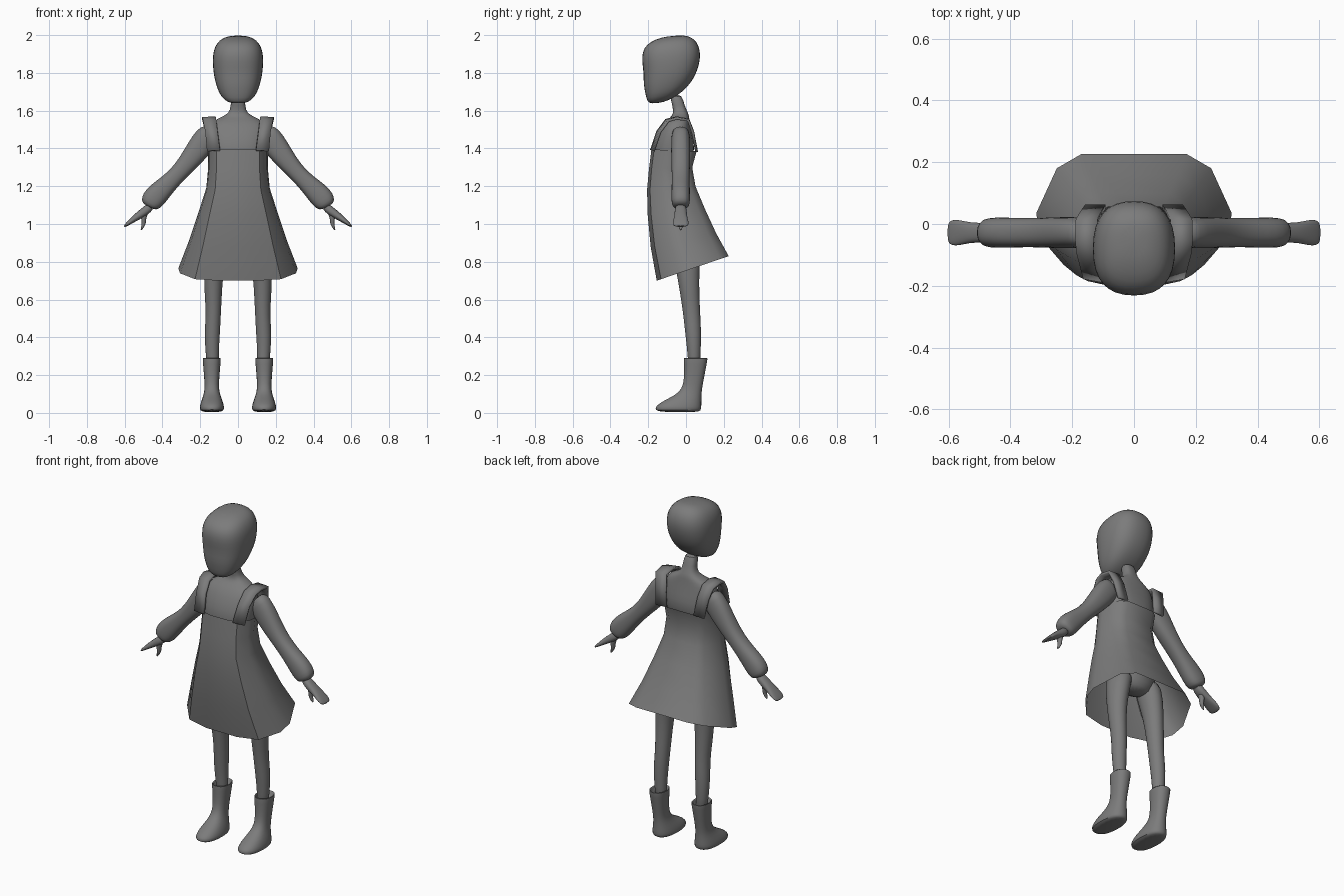
import bpy, bmesh, math
from mathutils import Vector

grey = bpy.data.materials.new("plain grey")
grey.diffuse_color = (0.2, 0.2, 0.2, 1)


def finish(name, rings, caps=(True, True), closed=True, subsurf=1, angle=60, thick=0):
    """Skin a list of equally long point rings into one object."""
    bm = bmesh.new()
    vs = [[bm.verts.new(p) for p in r] for r in rings]
    n = len(rings[0])
    for a, b in zip(vs, vs[1:]):
        for i in range(n if closed else n - 1):
            j = (i + 1) % n
            bm.faces.new((a[i], a[j], b[j], b[i]))
    if caps[0]:
        bm.faces.new(vs[0][::-1])
    if caps[1]:
        bm.faces.new(vs[-1])
    bmesh.ops.recalc_face_normals(bm, faces=bm.faces)
    me = bpy.data.meshes.new(name)
    bm.to_mesh(me)
    bm.free()
    me.materials.append(grey)
    ob = bpy.data.objects.new(name, me)
    bpy.context.collection.objects.link(ob)
    bpy.context.view_layer.objects.active = ob
    for o in bpy.context.selected_objects:
        o.select_set(False)
    ob.select_set(True)
    bpy.ops.object.shade_smooth_by_angle(angle=math.radians(angle))
    if thick:
        m = ob.modifiers.new("thickness", "SOLIDIFY")
        m.thickness = thick
        m.offset = 0
    if subsurf:
        m = ob.modifiers.new("smooth", "SUBSURF")
        m.levels = m.render_levels = subsurf
    return ob


def oval(c, u, v, power=2.0, n=16):
    """Rounded ring around c with half axes u and v; a higher power is boxier."""
    pts = []
    for i in range(n):
        t = math.tau * (i + 0.5) / n
        a, b = math.cos(t), math.sin(t)
        a = math.copysign(abs(a) ** (2 / power), a)
        b = math.copysign(abs(b) ** (2 / power), b)
        pts.append(Vector(c) + Vector(u) * a + Vector(v) * b)
    return pts


def level(cx, w, y0, y1, zf, zb=None, power=2.0):
    """Ring across x and y, with front height zf and back height zb."""
    zb = zf if zb is None else zb
    return oval((cx, (y0 + y1) / 2, (zf + zb) / 2), (w, 0, 0),
                (0, (y1 - y0) / 2, (zb - zf) / 2), power)


# Head: half width, front y, back y, front z, back z
head = [(.035, -.185, -.125, 1.636, 1.642), (.075, -.207, -.07, 1.648, 1.665),
        (.104, -.217, -.015, 1.69, 1.70), (.122, -.228, .035, 1.745, 1.755),
        (.133, -.226, .062, 1.80, 1.81), (.137, -.236, .078, 1.86, 1.87),
        (.133, -.234, .078, 1.91, 1.92), (.115, -.212, .06, 1.95, 1.965),
        (.085, -.165, .03, 1.977, 1.988), (.04, -.10, -.005, 1.995, 2.0)]
finish("head", [level(0, *r, power=2.5) for r in head])

# Neck and upper body
body = [(.12, -.16, .01, 1.25), (.145, -.172, .03, 1.33), (.155, -.178, .05, 1.40),
        (.158, -.155, .035, 1.47), (.152, -.12, .022, 1.535), (.10, -.085, .018, 1.562),
        (.048, -.066, .014, 1.585), (.037, -.072, -.008, 1.625), (.04, -.09, -.02, 1.69)]
finish("upper_body", [level(0, *r, power=2.6) for r in body])

# Dress: angular outline scaled ring by ring, hem rising to the back
half = [(.32, 0), (.72, .06), (.97, .30), (1, .5), (.79, .88), (.54, 1)]
outline = half + [(-x, y) for x, y in reversed(half)]
dress = [(.158, -.183, .056, 1.395, 1.385), (.158, -.196, .033, 1.29, 1.30),
         (.168, -.206, .05, 1.18, 1.20), (.208, -.203, .10, 1.05, 1.08),
         (.258, -.187, .16, .88, .95), (.316, -.155, .226, .70, .83)]
finish("dress", [[(x * w, y0 + (y1 - y0) * y, zf + (zb - zf) * y) for x, y in outline]
                 for w, y0, y1, zf, zb in dress], caps=(False, False), subsurf=0, angle=35)

# Hips hidden under the skirt
hips = [(.05, -.03, .05, .86), (.13, -.09, .085, .90), (.145, -.11, .09, 1.0), (.13, -.12, .05, 1.15),
        (.12, -.15, .01, 1.28)]
finish("hips", [level(0, *r) for r in hips])

# Shoulder strap: inner x, outer x, y, z from chest over the shoulder to back
strap = [(.095, .163, -.184, 1.39), (.108, .172, -.150, 1.49), (.115, .185, -.105, 1.55),
         (.118, .190, -.05, 1.563), (.118, .188, .012, 1.553), (.105, .172, .036, 1.49),
         (.092, .158, .056, 1.385)]

# Arm: x, z, half width in front view, half depth
arm = [(.135, 1.48, .06, .045), (.165, 1.462, .068, .05), (.215, 1.39, .064, .052),
       (.265, 1.325, .053, .05), (.315, 1.268, .046, .048), (.37, 1.213, .05, .048),
       (.42, 1.165, .061, .05), (.455, 1.125, .062, .05), (.472, 1.100, .048, .045),
       (.476, 1.092, .025, .025)]

# Hand and thumb: x, z, half thickness, half depth
hand = [(.455, 1.10, .024, .028), (.495, 1.065, .024, .033), (.53, 1.042, .02, .033),
        (.565, 1.016, .014, .042), (.59, .996, .009, .043), (.603, .986, .004, .03)]
thumb = [(.49, 1.065, .02, .02), (.502, 1.03, .014, .017), (.497, 1.005, .011, .014),
         (.505, .985, .008, .011), (.514, .966, .003, .005)]

# Leg and boot: centre x, half width, front y, back y, front z, back z
leg = [(.13, .032, .01, .075, .22, .22), (.137, .034, .01, .077, .30, .30),
       (.137, .042, -.005, .082, .42, .42), (.13, .040, -.015, .076, .52, .52),
       (.131, .046, -.03, .072, .62, .62), (.13, .052, -.05, .07, .74, .74),
       (.115, .062, -.075, .08, .86, .86), (.09, .07, -.09, .08, .97, .97)]
boot = [(.138, .045, -.14, .065, .004, .004), (.138, .066, -.166, .08, .015, .012),
        (.138, .066, -.163, .084, .036, .03), (.138, .058, -.125, .083, .062, .06),
        (.138, .045, -.062, .083, .092, .095), (.139, .038, -.022, .086, .125, .13),
        (.139, .040, -.010, .095, .18, .18), (.139, .048, -.012, .113, .27, .27),
        (.139, .050, -.013, .116, .292, .292), (.139, .044, -.006, .108, .292, .292),
        (.139, .036, .003, .09, .25, .25)]


def limb(name, s, path, power=2.0):
    """Tube along an x-z path on side s, at the depth of the arms."""
    rings = []
    for i, (x, z, r, d) in enumerate(path):
        a, b = path[max(i - 1, 0)], path[min(i + 1, len(path) - 1)]
        t = Vector((b[0] - a[0], 0, b[1] - a[1])).normalized()
        rings.append(oval((s * x, -.028, z), (-t.z * r * s, 0, t.x * r), (0, d, 0), power))
    finish(name, rings)


for side, s in (("left", 1), ("right", -1)):
    finish(side + "_strap", [[(s * a, y, z), (s * b, y + .012 * (y < -.06), z - .004)]
                             for a, b, y, z in strap],
           caps=(False, False), closed=False, subsurf=0, angle=35, thick=.014)
    limb(side + "_arm", s, arm, 2.4)
    limb(side + "_hand", s, hand, 2.4)
    limb(side + "_thumb", s, thumb)
    finish(side + "_leg", [level(s * r[0], *r[1:]) for r in leg])
    finish(side + "_boot", [level(s * r[0], *r[1:], power=2.3) for r in boot])
